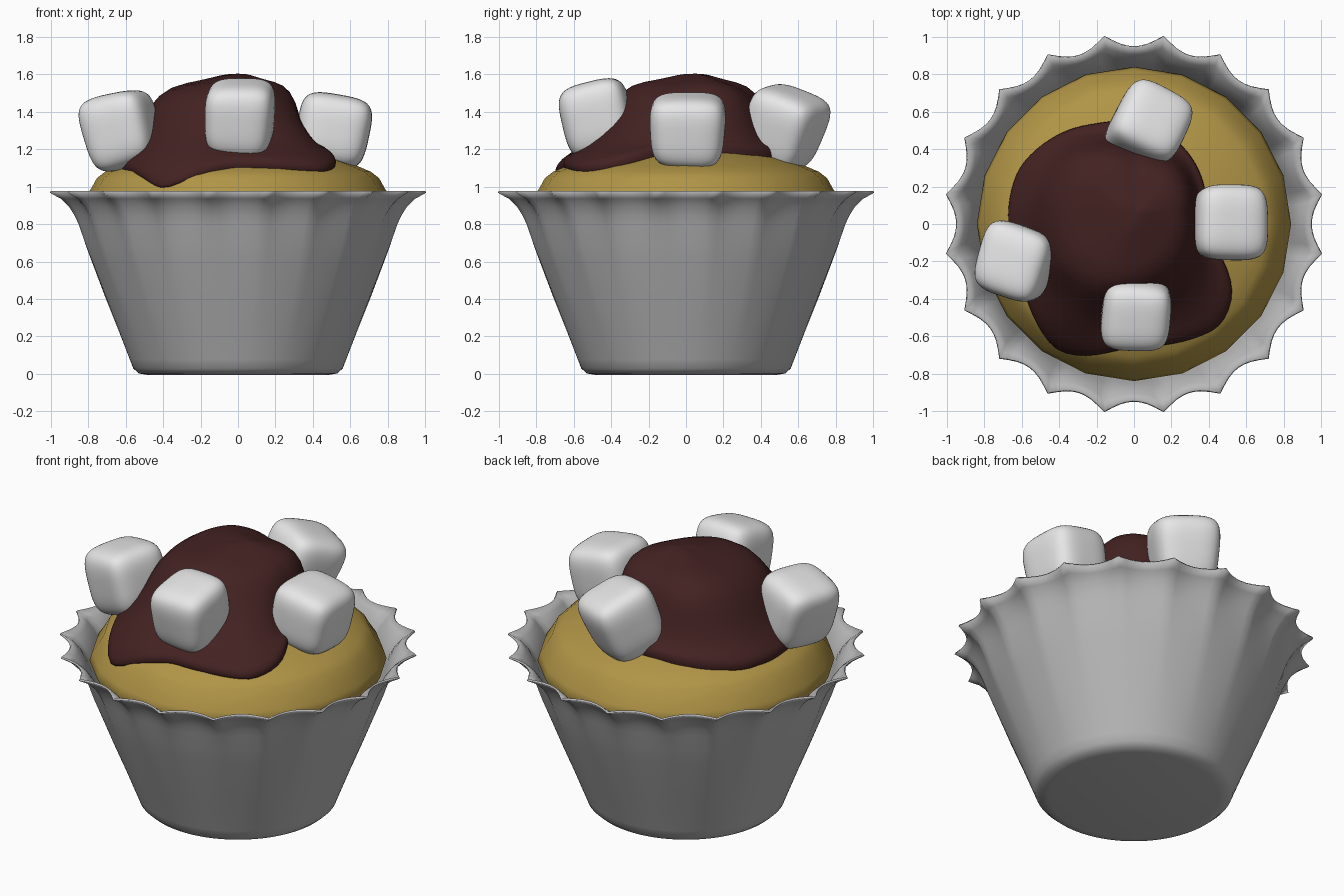
import bpy, bmesh, math, random
from mathutils import Vector, Euler

if "Cube" in bpy.data.objects:
    bpy.data.objects.remove(bpy.data.objects["Cube"])

random.seed(4)


def material(name, rgb):
    m = bpy.data.materials.new(name)
    m.diffuse_color = (*rgb, 1)
    m.use_nodes = True
    m.node_tree.nodes["Principled BSDF"].inputs["Base Color"].default_value = m.diffuse_color
    return m


GREY = material("wrapper grey", (0.48, 0.48, 0.48))
CAKE = material("sponge yellow", (0.44, 0.30, 0.062))
CHOC = material("chocolate brown", (0.056, 0.0155, 0.0155))
WHITE = material("marshmallow white", (0.83, 0.83, 0.83))


def add_object(name, bm, mat, angle=60):
    bmesh.ops.recalc_face_normals(bm, faces=bm.faces)
    me = bpy.data.meshes.new(name)
    bm.to_mesh(me)
    bm.free()
    me.materials.append(mat)
    ob = bpy.data.objects.new(name, me)
    bpy.context.collection.objects.link(ob)
    bpy.ops.object.select_all(action='DESELECT')
    ob.select_set(True)
    bpy.context.view_layer.objects.active = ob
    bpy.ops.object.shade_smooth_by_angle(angle=math.radians(angle))
    return ob


def skin(rings, cap_start=None, cap_end=None):
    """Bridge rings of points; optionally close either end with a fan."""
    bm = bmesh.new()
    vs = [[bm.verts.new(p) for p in ring] for ring in rings]
    n = len(vs[0])
    for a, b in zip(vs, vs[1:]):
        for i in range(n):
            j = (i + 1) % n
            bm.faces.new((a[i], a[j], b[j], b[i]))
    for ring, tip in ((vs[0], cap_start), (vs[-1], cap_end)):
        if tip:
            c = bm.verts.new(tip)
            for i in range(n):
                bm.faces.new((ring[i], ring[(i + 1) % n], c))
    return bm


def lerp_table(table, x):
    for (x0, y0), (x1, y1) in zip(table, table[1:]):
        if x <= x1:
            return y0 + (y1 - y0) * max(0, (x - x0) / (x1 - x0))
    return table[-1][1]


# Paper wrapper: 20 scallops, fading out towards the base
WRAP = [(0.48, 0.005, 0), (0.525, 0.012, 0), (0.55, 0.035, 0), (0.567, 0.08, 0),
        (0.63, 0.24, 0.001), (0.70, 0.41, 0.003), (0.775, 0.60, 0.006),
        (0.815, 0.70, 0.009), (0.85, 0.80, 0.015), (0.873, 0.85, 0.021),
        (0.905, 0.90, 0.031), (0.952, 0.945, 0.046), (1.0125, 0.978, 0.070)]
SEG = 160
rings = []
for r, z, amp in WRAP:
    ring = []
    for i in range(SEG):
        t = (i % 8 - 4) / 4              # -1 at each pointed tip
        a = math.radians(9) + math.tau * i / SEG
        rr = r - amp * (1 - t * t)
        ring.append((rr * math.cos(a), rr * math.sin(a), z))
    rings.append(ring)
wrapper = add_object("wrapper", skin(rings, cap_start=(0, 0, 0.005)), GREY, 50)
sol = wrapper.modifiers.new("thickness", 'SOLIDIFY')
sol.thickness = 0.012
sol.offset = -1

# Sponge: 20-sided dome
DOME = [(0.66, 0.55), (0.77, 0.75), (0.84, 0.88), (0.825, 0.93), (0.785, 0.99),
        (0.755, 1.045), (0.71, 1.08), (0.64, 1.11), (0.53, 1.15), (0.40, 1.19), (0.2, 1.215)]
rings = [[(r * math.cos(math.tau * i / 20), r * math.sin(math.tau * i / 20), z)
          for i in range(20)] for r, z in DOME]
add_object("sponge", skin(rings, (0, 0, 0.55), (0, 0, 1.22)), CAKE)

# Chocolate topping: outline and steep core radius by angle (degrees) around the apex
CX, CY = 0.0, 0.05
EDGE = [(-270, 0.50), (-248, 0.53), (-225, 0.60), (-202, 0.67), (-184, 0.68), (-165, 0.68),
        (-145, 0.72), (-132, 0.79), (-118, 0.86), (-107, 0.80), (-92, 0.71), (-73, 0.73),
        (-51, 0.77), (-36, 0.67), (-20, 0.45), (0, 0.385), (32, 0.42), (60, 0.46), (90, 0.50)]
CORE = [(-270, 0.33), (-225, 0.45), (-180, 0.47), (-145, 0.50), (-120, 0.48),
        (-90, 0.42), (-45, 0.36), (0, 0.31), (45, 0.34), (90, 0.33)]
TOP = sorted((r, z) for r, z in DOME if z >= 0.93)
N = 48
# (share of core radius, share of the way from core to edge, height; None = sits on the sponge)
LEVELS = [(0.2, 0, 1.598), (0.45, 0, 1.565), (0.8, 0, 1.54), (1, 0, 1.45),
          (1, 0.25, 1.32), (1, 0.6, 1.205), (1, 0.92, None), (1, 1.0, None), (1, 0.93, None)]
LIFT = {6: 0.06, 7: 0.025, 8: -0.02}
rings = []
for k, (c, e, z) in enumerate(LEVELS):
    ring = []
    for i in range(N):
        d = -270 + 360 * i / N
        a = math.radians(d)
        core = lerp_table(CORE, d)
        r = core * c + (lerp_table(EDGE, d) - core) * e
        x, y = CX + r * math.cos(a), CY + r * math.sin(a)
        base = lerp_table(TOP, math.hypot(x, y))
        h = base + LIFT[k] if z is None else max(z, base + 0.05)
        if e == 0:
            h += 0.015 * c * math.sin(3 * a + 0.6)
        ring.append((x, y, h))
    rings.append(ring)
choc = add_object("chocolate_topping", skin(rings, cap_start=(CX, CY, 1.605)), CHOC, 180)
sub = choc.modifiers.new("smooth", 'SUBSURF')
sub.levels = sub.render_levels = 1

# Marshmallows: soft cubes leaning outwards (centre, size, lean and turn in degrees, taper)
MALLOWS = [
    ("front", (0.01, -0.475, 1.37), (0.34, 0.35, 0.37), (14, 3, -4), 0.02),
    ("right", (0.505, 0.01, 1.305), (0.37, 0.38, 0.38), (0, 10, -2), 0.05),
    ("back", (0.075, 0.525, 1.315), (0.36, 0.37, 0.41), (-20, 6, -27), 0.08),
    ("left", (-0.63, -0.205, 1.305), (0.35, 0.37, 0.38), (3, -15, -17), 0.06),
]
for name, centre, size, rot, taper in MALLOWS:
    bm = bmesh.new()
    bmesh.ops.create_cube(bm, size=1)
    for v in bm.verts:
        k = 1 + taper * (1 if v.co.z > 0 else -1)
        v.co.x *= k
        v.co.y *= k
        v.co += Vector([random.uniform(-0.04, 0.04) for _ in range(3)])
    bmesh.ops.subdivide_edges(bm, edges=bm.edges[:], cuts=1, use_grid_fill=True)
    turn = Euler([math.radians(d) for d in rot]).to_matrix()
    for v in bm.verts:
        p = Vector([c * s * 1.05 for c, s in zip(v.co, size)])
        v.co = turn @ p + Vector(centre)
    ob = add_object(name + "_marshmallow", bm, WHITE, 180)
    sub = ob.modifiers.new("smooth", 'SUBSURF')
    sub.levels = sub.render_levels = 3
